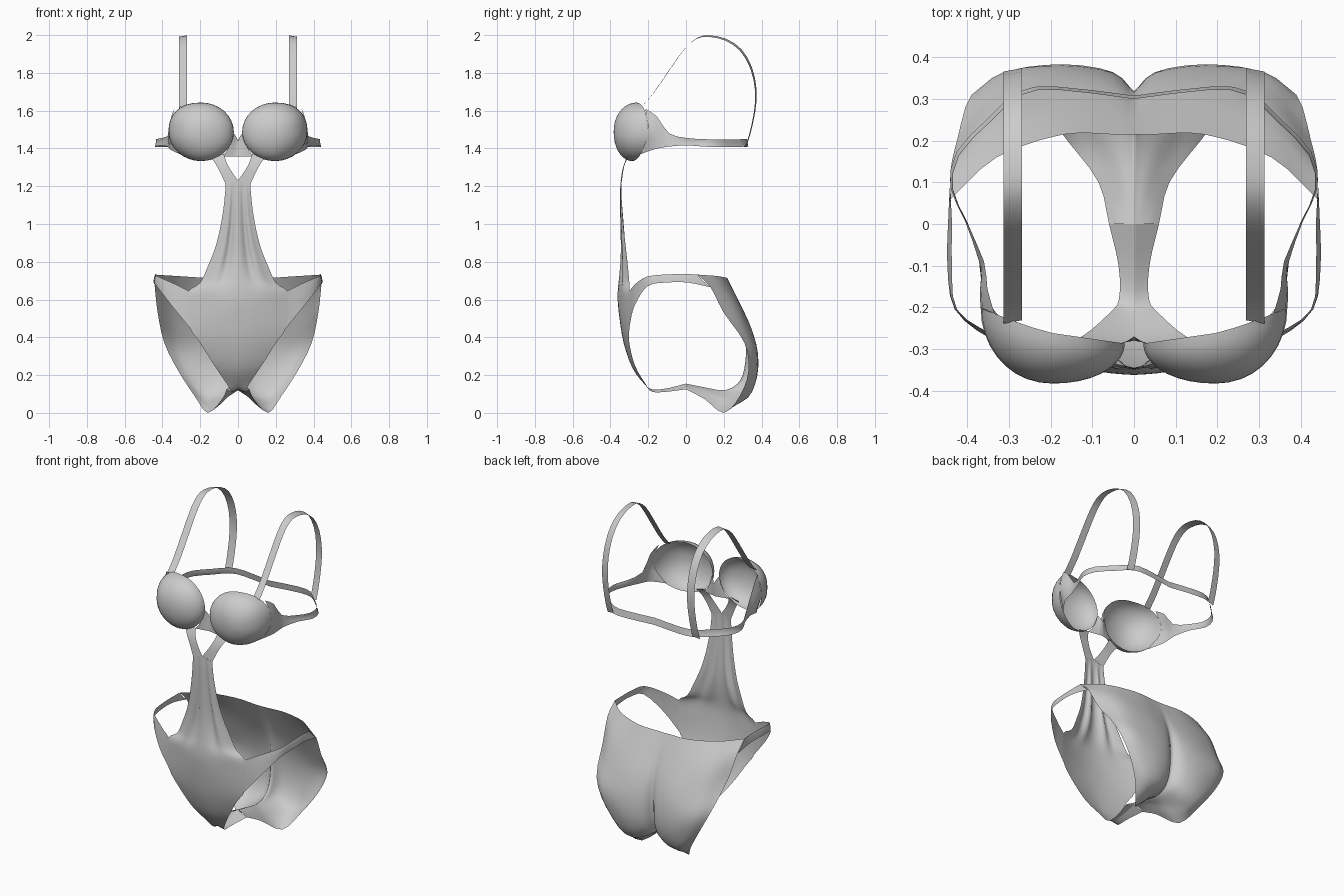
import bpy, bmesh, math
from mathutils import Vector


def spline(pts, n):
    # Catmull-Rom resampling with n steps per span
    p = [Vector(q) for q in pts]
    p = [p[0] * 2 - p[1]] + p + [p[-1] * 2 - p[-2]]
    out = []
    for i in range(1, len(p) - 2):
        a, b, c, d = p[i - 1:i + 3]
        for k in range(n):
            t = k / n
            out.append(0.5 * (2 * b + (c - a) * t + (2 * a - 5 * b + 4 * c - d) * t * t
                              + (3 * b - a - 3 * c + d) * t ** 3))
    return out + [p[-2]]


def sheet(name, rows, nu=3, nv=3, core=(0, 0, 0.4), fine=True):
    # Mirrored cloth sheet through a coarse grid of points (x >= 0 half)
    if fine:
        rows = [spline(r, nu) for r in rows]
        rows = list(zip(*[spline(c, nv) for c in zip(*rows)]))
    bm = bmesh.new()
    grid = [[bm.verts.new(p) for p in r] for r in rows]
    for a, b in zip(grid, grid[1:]):
        for i in range(len(a) - 1):
            bm.faces.new((a[i], a[i + 1], b[i + 1], b[i]))
    bmesh.ops.remove_doubles(bm, verts=bm.verts, dist=0.0005)
    bm.normal_update()
    c = Vector(core)
    if sum(f.normal.dot(f.calc_center_median() - c) * f.calc_area() for f in bm.faces) < 0:
        bmesh.ops.reverse_faces(bm, faces=bm.faces)
    for f in bm.faces:
        f.smooth = True
    me = bpy.data.meshes.new(name)
    bm.to_mesh(me)
    bm.free()
    ob = bpy.data.objects.new(name, me)
    bpy.context.collection.objects.link(ob)
    m = ob.modifiers.new("mirror", 'MIRROR')
    m.merge_threshold = 0.001
    return ob


# Seat panel: waist down over the buttocks to the crotch, centre to leg edge
seat = [
    [(0, .215, .71), (.17, .215, .715), (.33, .16, .725), (.44, .06, .732)],
    [(0, .275, .57), (.17, .285, .58), (.33, .25, .60), (.44, .13, .665)],
    [(0, .31, .45), (.17, .345, .45), (.33, .312, .46), (.425, .20, .53)],
    [(0, .318, .32), (.17, .38, .32), (.31, .366, .33), (.39, .31, .37)],
    [(0, .30, .20), (.15, .376, .19), (.26, .358, .20), (.315, .33, .22)],
    [(0, .255, .14), (.10, .325, .09), (.18, .325, .08), (.23, .285, .09)],
    [(0, .19, .12), (.06, .20, .08), (.11, .205, .035), (.16, .20, 0)],
    [(0, .10, .135), (.03, .10, .12), (.06, .10, .095), (.085, .10, .072)],
    [(0, 0, .155), (.02, 0, .148), (.04, 0, .14), (.06, 0, .125)]]
# Sharpen the centre crease
for r in seat:
    a, b = Vector(r[0]), Vector(r[1])
    p = a.lerp(b, .3)
    p.y = a.y + (b.y - a.y) * .72
    r.insert(1, p)
sheet("seat_panel", seat, 3, 3)

# Front panel: crotch up to the hips, rows are (yc, zc, xe, ye, ze)
U = (0, .2, .38, .6, .8, 1)
front = []
for yc, zc, xe, ye, ze in [(0, .155, .06, 0, .125), (-.10, .13, .037, -.10, .112),
                           (-.18, .125, .036, -.18, .112), (-.225, .158, .06, -.215, .155),
                           (-.285, .24, .125, -.27, .25), (-.33, .37, .20, -.30, .37),
                           (-.352, .50, .255, -.30, .45), (-.362, .60, .262, -.302, .56)]:
    front.append([(xe * u, yc + (ye - yc) * u ** 1.7, zc + (ze - zc) * u) for u in U])

# Pleated torso column continues it, rows are (z, z at edge, half width, y centre, y edge, pleat)
for z, ze, w, yc, ye, f in [(.66, .645, .26, -.36, -.30, .003), (.73, .69, .20, -.353, -.30, .012),
                            (.80, .78, .158, -.347, -.308, .020), (.88, .87, .122, -.345, -.318, .020),
                            (.98, .98, .094, -.347, -.33, .016), (1.09, 1.09, .076, -.349, -.338, .010),
                            (1.17, 1.17, .068, -.349, -.342, .005), (1.23, 1.21, .065, -.346, -.342, 0)]:
    front.append([(w * u, yc + (ye - yc) * u * u + f * k, z + (ze - z) * u)
                  for u, k in zip(U, (0, .3, 1, -.2, .1, 0))])
sheet("front_panel", front, 2, 3)

# Forked straps up to the cups
sheet("fork_strap", [[(0, -.346, 1.23), (.065, -.342, 1.21)],
                     [(.035, -.338, 1.28), (.095, -.333, 1.275)],
                     [(.06, -.325, 1.325), (.12, -.323, 1.32)],
                     [(.075, -.305, 1.37), (.145, -.305, 1.355)]], 2, 3)

# Hip straps joining front and seat
sheet("hip_strap", [
    [(.26, -.30, .645), (.262, -.302, .56), (.255, -.30, .45)],
    [(.34, -.265, .685), (.345, -.27, .63), (.345, -.275, .56)],
    [(.425, -.205, .722), (.43, -.205, .70), (.43, -.205, .67)],
    [(.437, -.10, .733), (.443, -.10, .715), (.448, -.10, .69)],
    [(.437, 0, .735), (.442, 0, .718), (.446, .01, .69)],
    [(.44, .06, .732), (.442, .09, .70), (.44, .13, .665)]], 2, 3)

# Cups: domes over a tilted rim, squarer toward the upper outside
N, R = 32, 9
cup = []
for j in range(R + 1):
    t = j / R * math.pi / 2
    s = math.sin(t) ** .95
    ring = []
    for i in range(N + 1):
        a = 2 * math.pi * i / N
        c, h = math.cos(a), math.sin(a)
        yr = -.262 + .06 * max(c, 0) + .025 * min(c, 0) + .022 * min(h, 0)
        e = .86 if c > 0 and h > 0 else 1
        ring.append((.195 + .173 * s * math.copysign(abs(c) ** e, c),
                     yr + (-.383 - yr) * math.cos(t),
                     1.488 + .155 * s * math.copysign(abs(h) ** e, h)))
    cup.append(ring)
sheet("cup", cup, core=(.195, -.1, 1.488), fine=False)

# Bridge between the cups
sheet("cup_bridge", [[(0, -.27, 1.44), (0, -.275, 1.40), (0, -.28, 1.358)],
                     [(.022, -.285, 1.48), (.035, -.288, 1.41), (.05, -.29, 1.358)],
                     [(.035, -.288, 1.44), (.06, -.294, 1.385), (.085, -.296, 1.358)]], 2, 2,
      core=(0, 0, 1.4))

# Side wings narrowing into the back band
wing = [[(.335, -.215, 1.61), (.368, -.202, 1.49), (.305, -.245, 1.368)],
        [(.352, -.155, 1.57), (.370, -.16, 1.48), (.36, -.17, 1.395)],
        [(.36, -.09, 1.48), (.366, -.09, 1.445), (.372, -.09, 1.41)]]
for x, y, z in [(.40, 0, 1.456), (.435, .08, 1.45), (.42, .165, 1.447), (.345, .245, 1.447),
                (.27, .31, 1.45), (.18, .322, 1.45), (0, .30, 1.447)]:
    wing.append([(x, y, z), (x, y + .004, z - .02), (x + (.006 if x else 0), y + .008, z - .04)])
sheet("back_band", wing, 3, 2, core=(0, 0, 1.43))

# Shoulder straps, slightly twisted across their width
path = [(-.235, 1.625), (-.17, 1.70), (-.07, 1.845), (0, 1.94), (.06, 1.988), (.12, 1.999),
        (.21, 1.98), (.29, 1.925), (.345, 1.83), (.37, 1.71), (.362, 1.59), (.335, 1.47), (.315, 1.412)]
sheet("shoulder_strap", [[(.269, y + .004, z), (.313, y - .004, z - .008)] for y, z in path], 1, 2,
      core=(.29, .08, 1.6))
